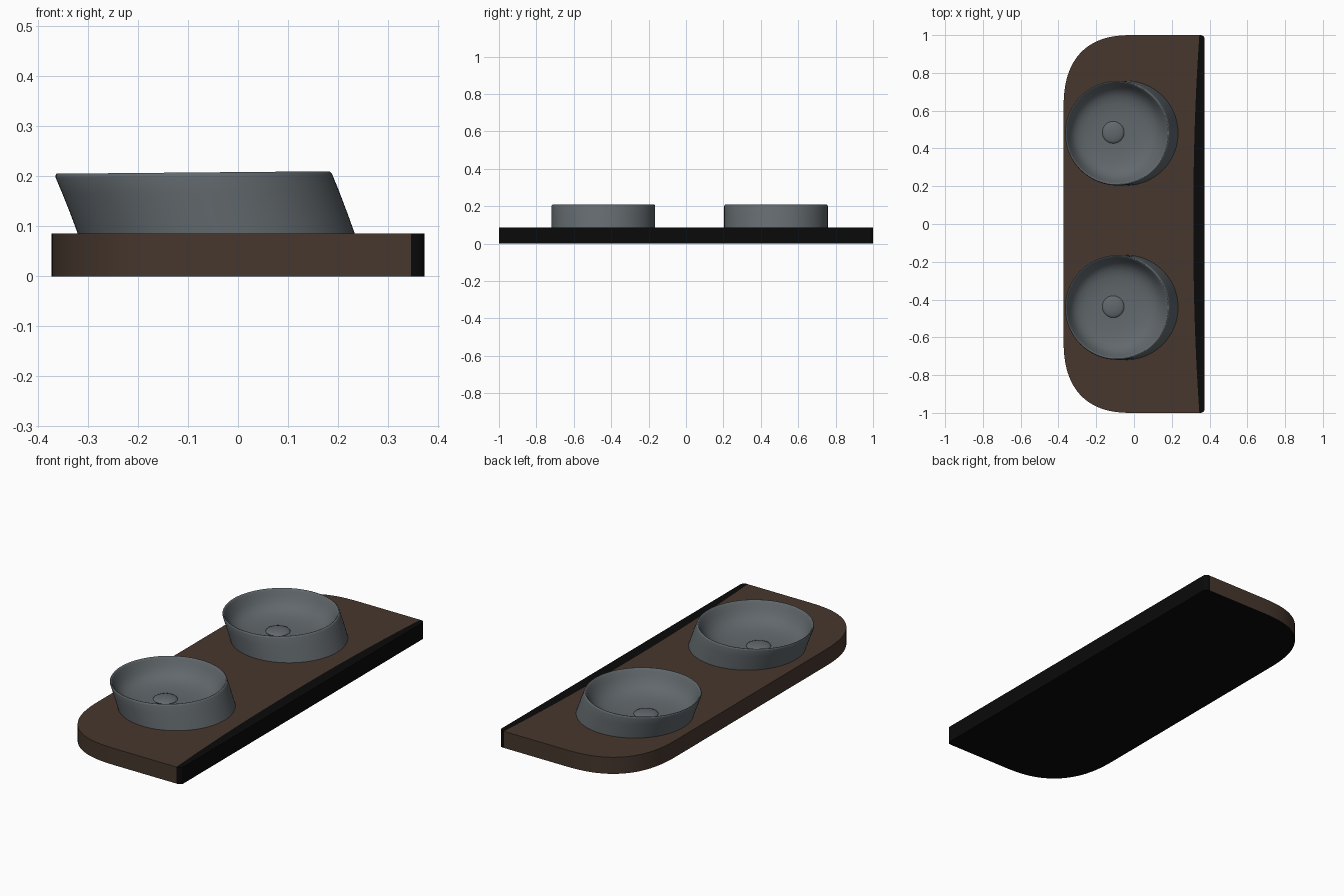
import bpy, bmesh, math

if "Cube" in bpy.data.objects:
    bpy.data.objects.remove(bpy.data.objects["Cube"])


def material(name, rgb):
    m = bpy.data.materials.new(name)
    m.diffuse_color = (*rgb, 1.0)
    m.use_nodes = True
    m.node_tree.nodes["Principled BSDF"].inputs["Base Color"].default_value = m.diffuse_color
    return m


BROWN = material("dark_brown_wood", (0.062, 0.038, 0.027))
BLACK = material("black_backing", (0.003, 0.003, 0.003))
GREY = material("slate_grey", (0.120, 0.138, 0.149))


def finish(bm, name, mats, angle):
    bmesh.ops.recalc_face_normals(bm, faces=bm.faces)
    me = bpy.data.meshes.new(name)
    bm.to_mesh(me)
    bm.free()
    for m in mats:
        me.materials.append(m)
    ob = bpy.data.objects.new(name, me)
    bpy.context.collection.objects.link(ob)
    bpy.ops.object.select_all(action='DESELECT')
    ob.select_set(True)
    bpy.context.view_layer.objects.active = ob
    bpy.ops.object.shade_smooth_by_angle(angle=math.radians(angle))
    return ob


# Countertop: soft superellipse corners on the left, small ones on the right
TOP = 0.086
HX, N = 0.373, 24


def edge_x(y):
    # wavy limit between brown top and black backing
    return 0.346 - 0.032 * (1 - abs(y) ** 2.2)


half = []
for i in range(N + 1):
    a = math.pi / 2 * i / N
    e = 2 / 2.55
    half.append((-HX * math.sin(a) ** e, 0.60 + 0.40 * max(math.cos(a), 0) ** e))
front = [(edge_x(1), 1.0)] + half + [(x, -y) for x, y in reversed(half)] + [(edge_x(1), -1.0)]
R = 0.02
arc = [(HX - R + R * math.sin(a), 1 - R + R * math.cos(a))
       for a in [math.pi / 2 * i / 6 for i in range(7)]]
back = [(x, -y) for x, y in arc] + list(reversed(arc))
limit = [(edge_x(y), y) for y in [-1 + 2 * i / 20 for i in range(1, 20)]]

bm = bmesh.new()
low = [bm.verts.new((x, y, 0)) for x, y in front + back]
high = [bm.verts.new((x, y, TOP)) for x, y in front + back]
mid = [bm.verts.new((x, y, TOP)) for x, y in limit]
nf = len(front)
bm.faces.new(high[:nf] + mid).material_index = 0
bm.faces.new([high[nf - 1]] + high[nf:] + [high[0]] + mid[::-1]).material_index = 1
bm.faces.new(low[::-1]).material_index = 1
for i in range(len(low)):
    j = (i + 1) % len(low)
    f = bm.faces.new((low[i], low[j], high[j], high[i]))
    f.material_index = 1 if i >= nf - 1 else 0
finish(bm, "countertop", [BROWN, BLACK], 30)


# Round parts lofted through circles given as (radius, z, centre x)
def loft(name, rings, cy, tilt=0.0, seg=96, angle=40):
    bm = bmesh.new()
    prev = None
    for r, z, cx in rings:
        if r == 0:
            tip = bm.verts.new((cx, cy, z))
            for k in range(seg):
                bm.faces.new((prev[k], prev[(k + 1) % seg], tip))
            break
        ring = []
        for k in range(seg):
            a = 2 * math.pi * k / seg
            dx = r * math.cos(a)
            lift = tilt * dx * max(0, (z - 0.1) / 0.108)
            ring.append(bm.verts.new((cx + dx, cy + r * math.sin(a), z + lift)))
        if prev:
            for k in range(seg):
                j = (k + 1) % seg
                bm.faces.new((prev[k], prev[j], ring[j], ring[k]))
        prev = ring
    return finish(bm, name, [GREY], angle)


# Basin: slanted outer wall, thin rounded rim, bowl inside
basin = [(0.277, 0.084, -0.043), (0.277, 0.125, -0.058), (0.277, 0.165, -0.0735),
         (0.277, 0.199, -0.0875), (0.276, 0.204, -0.089), (0.273, 0.2075, -0.09),
         (0.270, 0.2075, -0.09), (0.267, 0.204, -0.09), (0.262, 0.195, -0.091),
         (0.252, 0.175, -0.092), (0.238, 0.152, -0.094), (0.220, 0.133, -0.097),
         (0.195, 0.118, -0.100), (0.160, 0.108, -0.104), (0.110, 0.102, -0.108),
         (0.060, 0.100, -0.110), (0, 0.100, -0.110)]
# Drain cap: low dome on the bowl floor
cap = [(0.056, 0.099, -0.11), (0.058, 0.103, -0.11), (0.055, 0.107, -0.11),
       (0.045, 0.111, -0.11), (0.028, 0.1145, -0.11), (0.012, 0.116, -0.11),
       (0, 0.1163, -0.11)]
for side, cy in (("rear", 0.481), ("front", -0.442)):
    loft(side + "_basin", basin, cy, tilt=0.009, angle=50)
    loft(side + "_drain_cap", cap, cy + 0.004, seg=48, angle=50)
